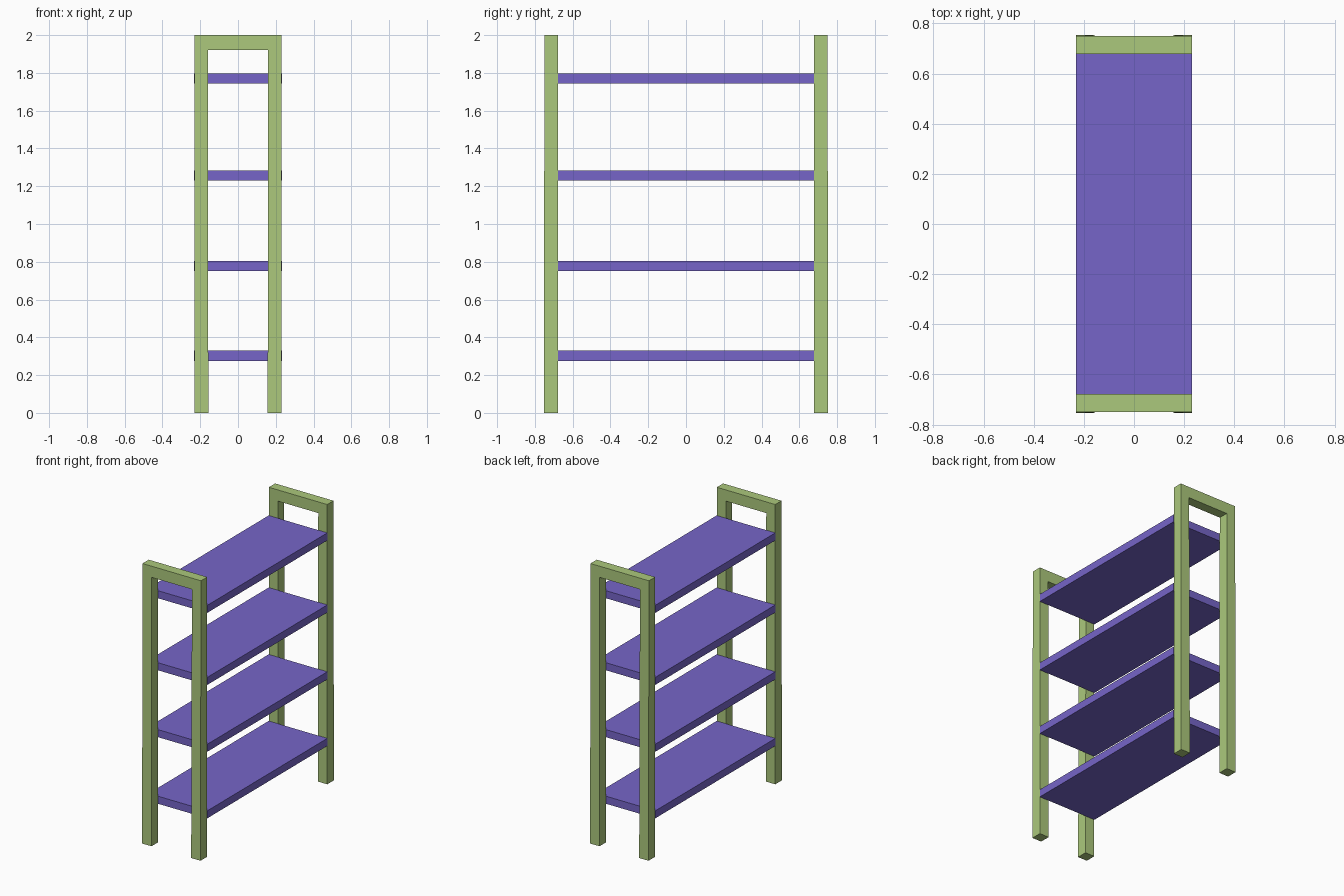
import bpy, bmesh

if "Cube" in bpy.data.objects:
    bpy.data.objects.remove(bpy.data.objects["Cube"])


def material(name, color):
    mat = bpy.data.materials.new(name)
    mat.diffuse_color = (*color, 1)
    mat.use_nodes = True
    mat.node_tree.nodes["Principled BSDF"].inputs["Base Color"].default_value = mat.diffuse_color
    return mat


def add_object(name, bm, mat):
    bmesh.ops.recalc_face_normals(bm, faces=bm.faces)
    mesh = bpy.data.meshes.new(name)
    bm.to_mesh(mesh)
    bm.free()
    mesh.materials.append(mat)
    obj = bpy.data.objects.new(name, mesh)
    bpy.context.collection.objects.link(obj)
    return obj


green = material("green_frame", (0.41, 0.58, 0.2))
purple = material("purple_shelf", (0.18, 0.13, 0.58))

# End frames: an upside-down U profile, extruded outward, feet slightly thicker
INNER, OUTER = 0.678, 0.749
half = [(0.231, 0), (0.231, 2), (0.16, 1.92), (0.157, 0)]
outline = [half[0], half[1], (-0.231, 2), (-0.231, 0),
           (-0.157, 0), (-0.16, 1.92), half[2], half[3]]
for side, name in ((-1, "front_end_frame"), (1, "back_end_frame")):
    bm = bmesh.new()
    face = bm.faces.new([bm.verts.new((x, side * INNER, z)) for x, z in outline])
    ext = bmesh.ops.extrude_face_region(bm, geom=[face], use_keep_orig=True)
    for v in ext["geom"]:
        if isinstance(v, bmesh.types.BMVert):
            v.co.y = side * (OUTER + (0.004 if v.co.z < 0.1 else 0))
    add_object(name, bm, green)

# Four shelves spanning between the end frames
for i, z in enumerate((0.302, 0.778, 1.256, 1.771)):
    bm = bmesh.new()
    bmesh.ops.create_cube(bm, size=1)
    bmesh.ops.scale(bm, vec=(0.464, 1.356, 0.054), verts=bm.verts)
    shelf = add_object(f"shelf_{i + 1}", bm, purple)
    shelf.location.z = z
